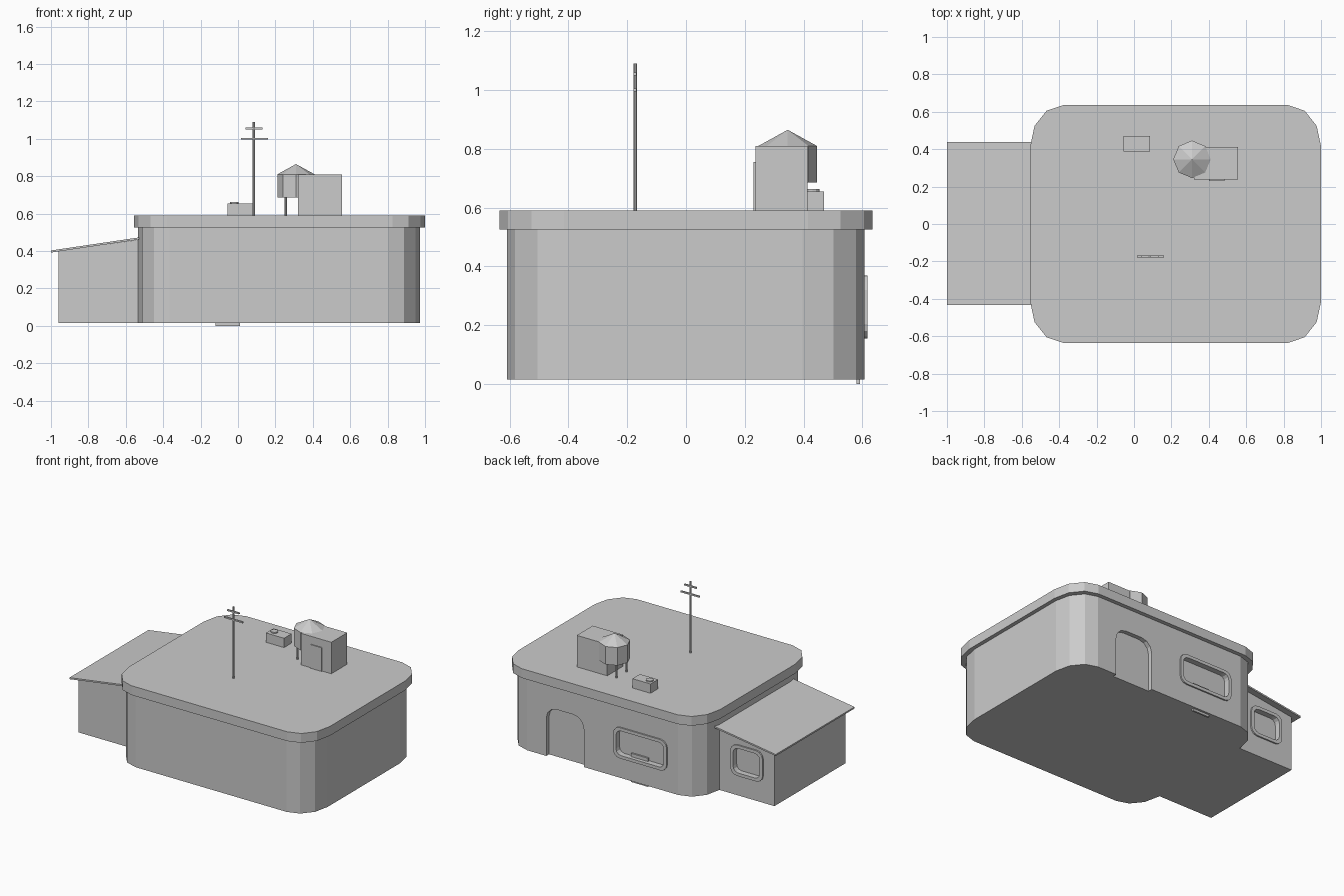
import bpy, bmesh, math

if "Cube" in bpy.data.objects:
    bpy.data.objects.remove(bpy.data.objects["Cube"])

grey = bpy.data.materials.new("plain grey")
grey.diffuse_color = (0.6, 0.6, 0.6, 1)
grey.use_nodes = True
grey.node_tree.nodes["Principled BSDF"].inputs["Base Color"].default_value = grey.diffuse_color


def finish(name, bm):
    bmesh.ops.recalc_face_normals(bm, faces=bm.faces)
    me = bpy.data.meshes.new(name)
    bm.to_mesh(me)
    bm.free()
    me.materials.append(grey)
    ob = bpy.data.objects.new(name, me)
    bpy.context.collection.objects.link(ob)
    return ob


def rounded(u0, u1, v0, v1, ru, rv, seg=3):
    """Outline of a rectangle with elliptical corners."""
    pts = []
    corners = [(u1 - ru, v1 - rv), (u0 + ru, v1 - rv), (u0 + ru, v0 + rv), (u1 - ru, v0 + rv)]
    for k, (cu, cv) in enumerate(corners):
        for i in range(seg + 1):
            a = math.pi / 2 * (k + i / seg)
            pts.append((cu + ru * math.cos(a), cv + rv * math.sin(a)))
    return pts


def place(p, w, axis):
    return (p[0], w, p[1]) if axis == 'y' else (p[0], p[1], w)


def prism(name, pts, lo, hi, axis='z'):
    bm = bmesh.new()
    a = [bm.verts.new(place(p, lo, axis)) for p in pts]
    b = [bm.verts.new(place(p, hi, axis)) for p in pts]
    n = len(pts)
    bm.faces.new(a)
    bm.faces.new(b)
    for i in range(n):
        j = (i + 1) % n
        bm.faces.new((a[i], a[j], b[j], b[i]))
    return finish(name, bm)


def box(name, x0, x1, y0, y1, z0, z1):
    return prism(name, [(x0, y0), (x1, y0), (x1, y1), (x0, y1)], z0, z1)


def cone(name, x, y, z0, z1, r0, r1, seg):
    bm = bmesh.new()
    bmesh.ops.create_cone(bm, cap_ends=True, segments=seg, radius1=r0, radius2=r1, depth=z1 - z0)
    bmesh.ops.translate(bm, verts=bm.verts, vec=(x, y, (z0 + z1) / 2))
    return finish(name, bm)


def cut(ob, pts, lo, hi):
    """Carve a recess into a back wall."""
    c = prism("cutter", pts, lo, hi, 'y')
    c.hide_render = True
    m = ob.modifiers.new("recess", 'BOOLEAN')
    m.object, m.operation, m.solver = c, 'DIFFERENCE', 'EXACT'
    bpy.context.view_layer.objects.active = ob
    bpy.ops.object.modifier_apply(modifier=m.name)
    bpy.data.objects.remove(c)


def window(wall, name, x0, x1, z0, z1, y):
    """Recess in the wall plus a raised rounded frame."""
    t, r, depth = 0.022, 0.05, 0.03
    cut(wall, rounded(x0 + .01, x1 - .01, z0 + .01, z1 - .01, r - .01, r - .01), y - depth, y + .1)
    outer = rounded(x0, x1, z0, z1, r, r)
    inner = rounded(x0 + t, x1 - t, z0 + t, z1 - t, r - t / 2, r - t / 2)
    bm = bmesh.new()
    rings = [[bm.verts.new((p[0], w, p[1])) for p in pts] for pts, w in
             ((outer, y - depth), (outer, y + .01), (inner, y + .01), (inner, y - depth))]
    n = len(outer)
    for k in range(4):
        a, b = rings[k], rings[(k + 1) % 4]
        for i in range(n):
            j = (i + 1) % n
            bm.faces.new((a[i], a[j], b[j], b[i]))
    finish(name, bm)


# Main building
walls = prism("main_walls", rounded(-.535, .973, -.61, .607, .17, .21), .015, .53)
prism("roof_slab", rounded(-.555, 1.0, -.635, .635, .175, .22), .525, .59)
cut(walls, rounded(.365, .655, -.2, .36, .08, .08), .577, .7)   # doorway
window(walls, "main_window_frame", -.282, .132, .155, .37, .607)
box("panel_behind_window", -.12, .01, .58, .592, 0, .20)

# Side annex with lean-to roof
annex = prism("annex_walls", [(-.96, .015), (-.45, .015), (-.45, .472), (-.96, .399)], -.39, .395, 'y')
window(annex, "annex_window_frame", -.875, -.625, .155, .37, .395)
prism("annex_roof", [(-1, .392), (-.5, .466), (-.5, .477), (-1, .403)], -.432, .438, 'y')

# Roof hut with a thin door
box("roof_hut", .32, .555, .237, .413, .59, .81)
box("hut_door", .40, .485, .23, .238, .59, .755)

# Water tank on legs
cone("tank_body", .31, .346, .685, .81, .1, .1, 8)
cone("tank_lid", .31, .346, .81, .865, .1, 0, 8)
for i, x in enumerate((.255, .365)):
    for j, y in enumerate((.293, .403)):
        cone(f"tank_leg_{2 * i + j + 1}", x, y, .585, .69, .007, .007, 8)

# Air unit with fan
box("air_unit", -.055, .085, .387, .47, .585, .655)
cone("air_unit_fan", -.02, .43, .65, .663, .024, .024, 12)

# Aerial mast with two crossbars
cone("mast", .085, -.173, .585, 1.09, .0065, .0065, 8)
box("upper_crossbar", .04, .132, -.178, -.168, 1.05, 1.06)
box("lower_crossbar", .015, .16, -.178, -.168, .995, 1.005)
